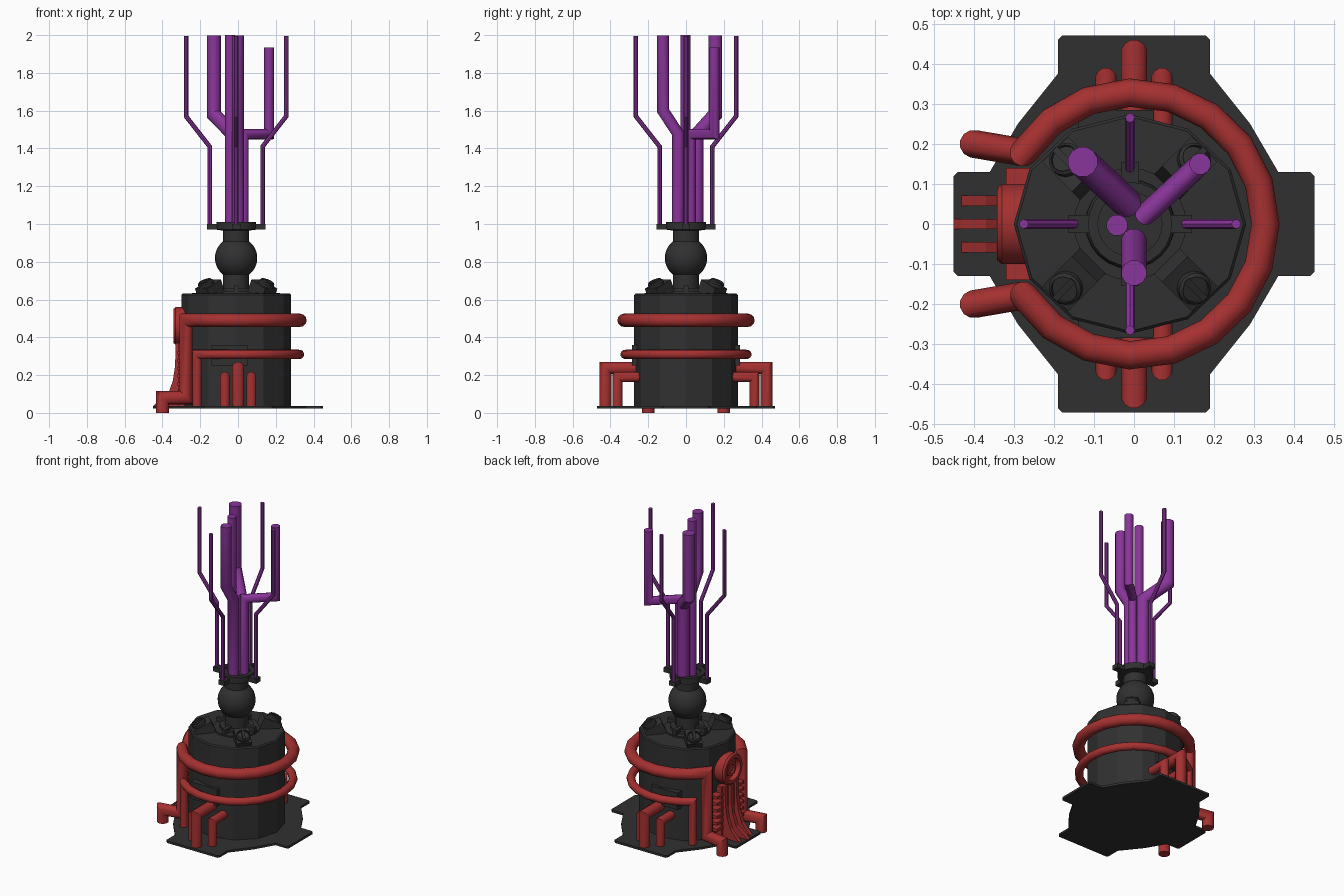
import bpy, bmesh
from math import pi, sin, cos, radians
from mathutils import Vector as V, Matrix as M

if "Cube" in bpy.data.objects:
    bpy.data.objects.remove(bpy.data.objects["Cube"])


def material(name, rgb):
    m = bpy.data.materials.new(name)
    m.diffuse_color = (*rgb, 1)
    m.use_nodes = True
    m.node_tree.nodes["Principled BSDF"].inputs["Base Color"].default_value = m.diffuse_color
    return m


DARK = material("dark_metal", (0.03, 0.03, 0.03))
RED = material("red_pipe", (0.38, 0.03, 0.03))
PURPLE = material("purple_rod", (0.25, 0.035, 0.32))
CX = -0.01  # axis of the body and rods


def finish(name, bm, mat, mtx=M(), smooth=35):
    bm.transform(mtx)
    bmesh.ops.recalc_face_normals(bm, faces=bm.faces)
    for f in bm.faces:
        f.smooth = smooth > 0
    for e in bm.edges:
        e.smooth = e.calc_face_angle(pi) < radians(smooth)
    me = bpy.data.meshes.new(name)
    bm.to_mesh(me)
    bm.free()
    me.materials.append(mat)
    ob = bpy.data.objects.new(name, me)
    bpy.context.collection.objects.link(ob)
    return ob


def loft(name, rings, mat, mtx=M(), smooth=35):
    bm = bmesh.new()
    vs = [[bm.verts.new(p) for p in r] for r in rings]
    n = len(vs[0])
    for a, b in zip(vs, vs[1:]):
        for i in range(n):
            bm.faces.new((a[i], a[(i + 1) % n], b[(i + 1) % n], b[i]))
    bm.faces.new(vs[0])
    bm.faces.new(vs[-1])
    return finish(name, bm, mat, mtx, smooth)


def lathe(name, prof, n, mat, mtx=M(), smooth=35):
    rings = [[(r * cos(2 * pi * i / n), r * sin(2 * pi * i / n), z) for i in range(n)] for r, z in prof]
    return loft(name, rings, mat, mtx, smooth)


def box(name, lo, hi, mat, mtx=M()):
    x0, y0, z0 = lo
    x1, y1, z1 = hi
    return loft(name, [[(x0, y0, z), (x1, y0, z), (x1, y1, z), (x0, y1, z)] for z in (z0, z1)], mat, mtx, 0)


def tube(name, pts, r, mat, n=12):
    # round pipe with mitred corners
    pts = [V(p) for p in pts]
    d = [(b - a).normalized() for a, b in zip(pts, pts[1:])]
    u = d[0].orthogonal().normalized()
    w = d[0].cross(u)
    ring = [pts[0] + r * (u * cos(2 * pi * i / n) + w * sin(2 * pi * i / n)) for i in range(n)]
    rings = [ring]
    for i in range(1, len(pts)):
        nrm = d[i - 1] + d[i] if i < len(d) else d[i - 1]
        ring = [v + d[i - 1] * ((pts[i] - v).dot(nrm) / d[i - 1].dot(nrm)) for v in ring]
        rings.append(ring)
    return loft(name, rings, mat)


# base plate: one quarter outline mirrored round
q = [(0.45, 0.12), (0.44, 0.13), (0.36, 0.13), (0.29, 0.25), (0.19, 0.375), (0.19, 0.46), (0.18, 0.47)]
half = q + [(-x, y) for x, y in reversed(q)]
outline = half + [(x, -y) for x, y in reversed(half)]
loft("base_plate", [[(x, y, z) for x, y in outline] for z in (0.022, 0.036)], DARK, smooth=0)

# twelve sided body, slightly narrower in y
lathe("body", [(0.29, 0.03), (0.29, 0.625), (0.283, 0.632), (0.14, 0.636)], 12, DARK,
      M.Translation((CX, 0, 0)) @ M.Diagonal((1, 0.945, 1, 1)), 0)
for s in (-1, 1):
    box("body_panel", (-0.14, 0.24, 0.25), (0.05, 0.285, 0.36), DARK, M.Diagonal((1, s, 1, 1)))

# neck, ball joint and collar
ball = [(0.112 * cos(a), 0.82 + 0.112 * sin(a)) for a in [radians(-52 + 104 * i / 12) for i in range(13)]]
lathe("neck_and_ball", [(0.14, 0.63), (0.14, 0.645), (0.1, 0.645), (0.1, 0.66), (0.069, 0.66)] + ball
      + [(0.069, 0.965), (0.105, 0.97), (0.105, 1.01), (0.08, 1.01), (0.08, 0.995)], 24, DARK, M.Translation((CX, 0, 0)))
for k in range(4):
    rot = M.Translation((CX, 0, 0)) @ M.Rotation(k * pi / 2, 4, 'Z')
    box("collar_tab", (0.09, -0.022, 0.97), (0.155, 0.022, 1.0), DARK, rot)
    box("neck_fin", (0.06, -0.012, 0.63), (0.135, 0.012, 0.675), DARK, rot)
    # angled screw mount
    mount = (M.Translation((CX, 0, 0)) @ M.Rotation(pi / 4 + k * pi / 2, 4, 'Z')
             @ M.Translation((0.215, 0, 0.66)) @ M.Rotation(radians(25), 4, 'Y'))
    box("screw_mount", (-0.07, -0.045, -0.05), (0.045, 0.045, 0.018), DARK, mount)
    lathe("screw_head", [(0.042, 0.01), (0.042, 0.035), (0.034, 0.042), (0.034, 0.03)], 16, DARK, mount)
    box("screw_slot_bar", (-0.036, -0.008, 0.02), (0.036, 0.008, 0.043), DARK, mount)
    # thin outer rod
    c, s = cos(k * pi / 2), sin(k * pi / 2)
    tube("thin_rod", [(CX + r * c, r * s, z) for r, z in ((0.14, 0.98), (0.14, 1.41), (0.265, 1.57), (0.265, 1.995))],
         0.012, PURPLE, 8)

# thick purple rods
tube("rod_centre", [(-0.042, -0.003, 0.99), (-0.042, -0.003, 2.0)], 0.027, PURPLE)
tube("rod_back_left", [(-0.02, 0.055, 0.99), (-0.02, 0.055, 1.47), (-0.128, 0.155, 1.58), (-0.128, 0.155, 1.997)], 0.038, PURPLE)
tube("rod_front", [(0, -0.043, 0.99), (0, -0.043, 1.48), (0, -0.122, 1.6), (0, -0.122, 1.997)], 0.032, PURPLE)
tube("rod_elbow", [(0.03, 0.025, 0.99), (0.03, 0.025, 1.475), (0.165, 0.15, 1.475), (0.165, 0.15, 1.935)], 0.027, PURPLE)


def arc(R, z, end, n):
    return [(R * cos(a), R * sin(a), z) for a in [radians(-end + 2 * end * i / n) for i in range(n + 1)]]


# red hoops wrapping the body, with legs down to the base
up = arc(0.328, 0.49, 147, 16)
x, y = up[-1][0], up[-1][1]
leg = [(x, y, 0.08), (-0.4, 0.2, 0.08), (-0.4, 0.2, 0)]
tube("upper_hoop", [(a, -b, c) for a, b, c in reversed(leg)] + up + leg, 0.035, RED)
low = arc(0.325, 0.31, 132, 16)
x, y = low[-1][0], low[-1][1]
tube("lower_hoop", [(x, -y, 0.03)] + low + [(x, y, 0.03)], 0.025, RED)

# elbow pipes at front and back
for s in (-1, 1):
    tube("large_elbow", [(0, s * 0.24, 0.238), (0, s * 0.427, 0.238), (0, s * 0.427, 0.03)], 0.033, RED)
    for x in (-0.07, 0.07):
        tube("small_elbow", [(x, s * 0.24, 0.19), (x, s * 0.363, 0.19), (x, s * 0.363, 0.03)], 0.027, RED)

# side dial
dial = M.Translation((-0.28, 0, 0.46)) @ M.Rotation(-pi / 2, 4, 'Y')
lathe("dial_ring", [(0.1, -0.01), (0.1, 0.05), (0.09, 0.062), (0.07, 0.062), (0.062, 0.035)], 20, RED, dial)
lathe("dial_hub", [(0.045, 0.03), (0.045, 0.048), (0.03, 0.048), (0.03, 0.038)], 20, RED, dial)

# flared ribs below the dial and side slats
box("rib_backing", (-0.315, -0.085, 0.036), (-0.28, 0.085, 0.37), RED)
for y, reach in ((-0.058, 0.43), (0, 0.45), (0.058, 0.43)):
    outer = [(-0.33, 0.37), (-0.333, 0.25), (-0.345, 0.17), (-0.37, 0.1), (-reach + 0.02, 0.055), (-reach, 0.036)]
    prof = outer + [(-0.3, 0.036), (-0.3, 0.37)]
    loft("flared_rib", [[(a, y + o, z) for a, z in prof] for o in (-0.013, 0.013)], RED, smooth=0)
for s in (-1, 1):
    for i in range(6):
        box("side_slat", (-0.32, 0.075, 0.1 + i * 0.042), (-0.255, 0.14, 0.118 + i * 0.042), RED, M.Diagonal((1, s, 1, 1)))
